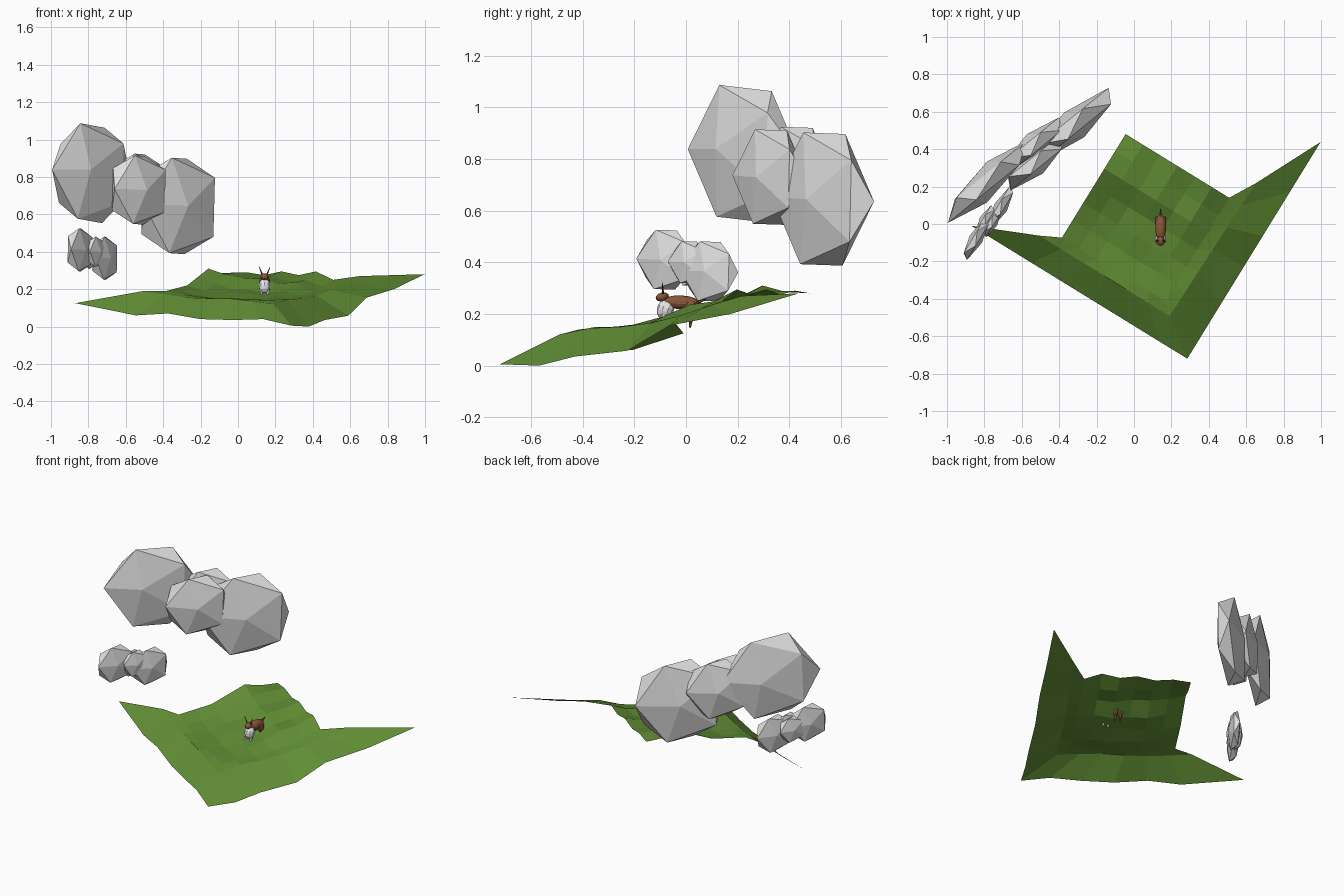
import bpy, bmesh, math, random
from mathutils import Vector, Matrix

if "Cube" in bpy.data.objects:
    bpy.data.objects.remove(bpy.data.objects["Cube"])
random.seed(4)

def material(name, rgb):
    m = bpy.data.materials.new(name)
    m.diffuse_color = (*rgb, 1)
    m.use_nodes = True
    m.node_tree.nodes["Principled BSDF"].inputs["Base Color"].default_value = m.diffuse_color
    return m

GREEN = material("grass green", (0.12, 0.27, 0.035))
GREY = material("cloud grey", (0.74, 0.74, 0.74))
BROWN = material("fur brown", (0.25, 0.095, 0.04))
WHITE = material("fur white", (0.8, 0.8, 0.8))
DARK = material("dark brown", (0.05, 0.025, 0.015))

def finish(name, bm, mat, normals=True):
    if normals:
        bmesh.ops.recalc_face_normals(bm, faces=bm.faces)
    me = bpy.data.meshes.new(name)
    bm.to_mesh(me)
    bm.free()
    me.materials.append(mat)
    ob = bpy.data.objects.new(name, me)
    bpy.context.collection.objects.link(ob)
    return ob

# Hillside: a square patch turned about 58 degrees, u and v run along its sides
ANG = math.radians(58.4)
U = Vector((math.cos(ANG), math.sin(ANG), 0))
V = Vector((-U.y, U.x, 0))
ORIGIN = Vector((0.285, -0.72, 0))

def place(u, v, z):
    return ORIGIN + U * u + V * v + Vector((0, 0, z))

def lerp(a, b, t):
    return a + (b - a) * t

N = 6
right_edge = [0.25, 0.295, 0.275, 0.295, 0.275, 0.29, 0.28]   # far edge, a = 1
left_edge = [0.19, 0.205, 0.22, 0.265, 0.31, 0.285, 0.28]     # far edge, b = 1
near_a = [0.14, 0.145, 0.15, 0.15, 0.157, 0.172, 0.19]
near_b = [0.14, 0.145, 0.152, 0.167, 0.187, 0.215, 0.25]

def height(i, j):
    a, b = i / N, j / N
    z = lerp(near_a[j], right_edge[j], a) + lerp(near_b[i], left_edge[i], b)
    z -= lerp(lerp(0.14, 0.25, a), lerp(0.19, 0.28, a), b)
    if 0 < i < N and 0 < j < N:
        z += random.uniform(-0.014, 0.014) - 0.3 * a * b * (1 - a) * (1 - b)
    return z

inner = [[place(0.2 + 0.65 * i / N, 0.26 + 0.65 * j / N, height(i, j))
          for j in range(7)] for i in range(7)]

# Two skirts flare out from the near edges of the patch
t_left = [0, 0.13, 0.27, 0.42, 0.57, 0.72, 1]
z_left = [0.005, 0.04, 0.035, 0.04, 0.07, 0.06, 0.125]
m_left = [0.12, 0.137, 0.15, 0.15, 0.155, 0.172, 0.19]
t_right = [0, 0.13, 0.25, 0.427, 0.566, 0.77, 1]
z_right = [0.005, 0.0, 0.035, 0.058, 0.155, 0.2, 0.28]
m_right = [0.12, 0.145, 0.15, 0.165, 0.195, 0.235, 0.27]
skirt_left = [[place(0, 1.356 * t, z) for t, z in zip(t_left, z_left)],
              [place(0.145, lerp(0.2, 1.02, k / N), m_left[k]) for k in range(7)],
              inner[0]]
skirt_right = [[place(1.36 * t, 0, z) for t, z in zip(t_right, z_right)],
               [place(lerp(0.145, 0.99, k / N), lerp(0.2, 0.18, k / N), m_right[k])
                for k in range(7)],
               [row[0] for row in inner]]

bm = bmesh.new()
for grid in (inner, skirt_left, skirt_right):
    vs = [[bm.verts.new(p) for p in row] for row in grid]
    for r in range(len(vs) - 1):
        for c in range(N):
            bm.faces.new((vs[r][c], vs[r + 1][c], vs[r + 1][c + 1], vs[r][c + 1]))
bmesh.ops.remove_doubles(bm, verts=bm.verts, dist=1e-4)
for f in bm.faces:
    f.normal_update()
    if f.normal.z < 0:
        f.normal_flip()
finish("hillside", bm, GREEN, normals=False)

# Clouds: flattened icosahedra facing the viewer, some skewed along the cloud
def cloud(name, angle, puffs):
    a = math.radians(angle)
    d, up = Vector((math.cos(a), math.sin(a), 0)), Vector((0, 0, 1))
    n = d.cross(up)
    for k, (x, y, z, r, thick, skew, lift) in enumerate(puffs):
        depth = n * thick + d * skew + up * lift
        frame = Matrix((d * r, up * r, depth)).transposed().to_4x4()
        m = Matrix.Translation((x, y, z)) @ frame @ Matrix.Rotation(math.radians(34), 4, 'Z')
        bm = bmesh.new()
        bmesh.ops.create_icosphere(bm, subdivisions=1, radius=1, matrix=m)
        finish(f"{name}_puff_{k + 1}", bm, GREY)

cloud("large_cloud", 39, [(-0.785, 0.225, 0.82, 0.3, 0.085, -0.07, 0.02),
                          (-0.32, 0.53, 0.645, 0.3, 0.085, 0, 0),
                          (-0.53, 0.325, 0.73, 0.215, 0.07, 0, 0),
                          (-0.53, 0.425, 0.74, 0.215, 0.07, 0, 0)])
cloud("small_cloud", 59, [(-0.845, -0.08, 0.41, 0.135, 0.038, 0, 0),
                          (-0.712, 0.09, 0.365, 0.135, 0.038, 0, 0),
                          (-0.76, 0.01, 0.4, 0.095, 0.033, 0, 0),
                          (-0.795, 0.02, 0.39, 0.095, 0.033, 0, 0)])

# Small animal standing in the grass
CX = 0.142

def blob(name, mat, loc, size, tilt=0):
    bm = bmesh.new()
    m = (Matrix.Translation(loc) @ Matrix.Rotation(math.radians(tilt), 4, 'X')
         @ Matrix.Diagonal((*size, 1)))
    bmesh.ops.create_uvsphere(bm, u_segments=10, v_segments=7, radius=1, matrix=m)
    finish(name, bm, mat)

def spike(name, mat, p, q, r1, r2):
    p, q = Vector(p), Vector(q)
    bm = bmesh.new()
    m = (Matrix.Translation((p + q) / 2)
         @ (q - p).to_track_quat('Z', 'Y').to_matrix().to_4x4())
    bmesh.ops.create_cone(bm, cap_ends=True, segments=6, radius1=r1, radius2=r2,
                          depth=(q - p).length, matrix=m)
    finish(name, bm, mat)

blob("body", BROWN, (CX, -0.02, 0.245), (0.03, 0.075, 0.027), -2)
blob("chest", WHITE, (CX, -0.08, 0.218), (0.032, 0.033, 0.04), -20)
blob("head", BROWN, (CX, -0.092, 0.266), (0.022, 0.026, 0.017), 15)
spike("tail", BROWN, (CX, 0.045, 0.245), (CX, 0.08, 0.258), 0.008, 0.001)
for side, s in (("left", -1), ("right", 1)):
    x = CX + s * 0.018
    spike(f"{side}_ear", DARK, (CX + s * 0.01, -0.088, 0.272),
          (CX + s * 0.03, -0.092, 0.322), 0.005, 0.001)
    spike(f"{side}_front_leg", WHITE, (x, -0.085, 0.2), (x, -0.1, 0.16), 0.01, 0.006)
    blob(f"{side}_thigh", BROWN, (x, 0.015, 0.22), (0.013, 0.027, 0.035))
    spike(f"{side}_back_leg", BROWN, (x, 0.025, 0.22), (x, 0.015, 0.147), 0.012, 0.004)
